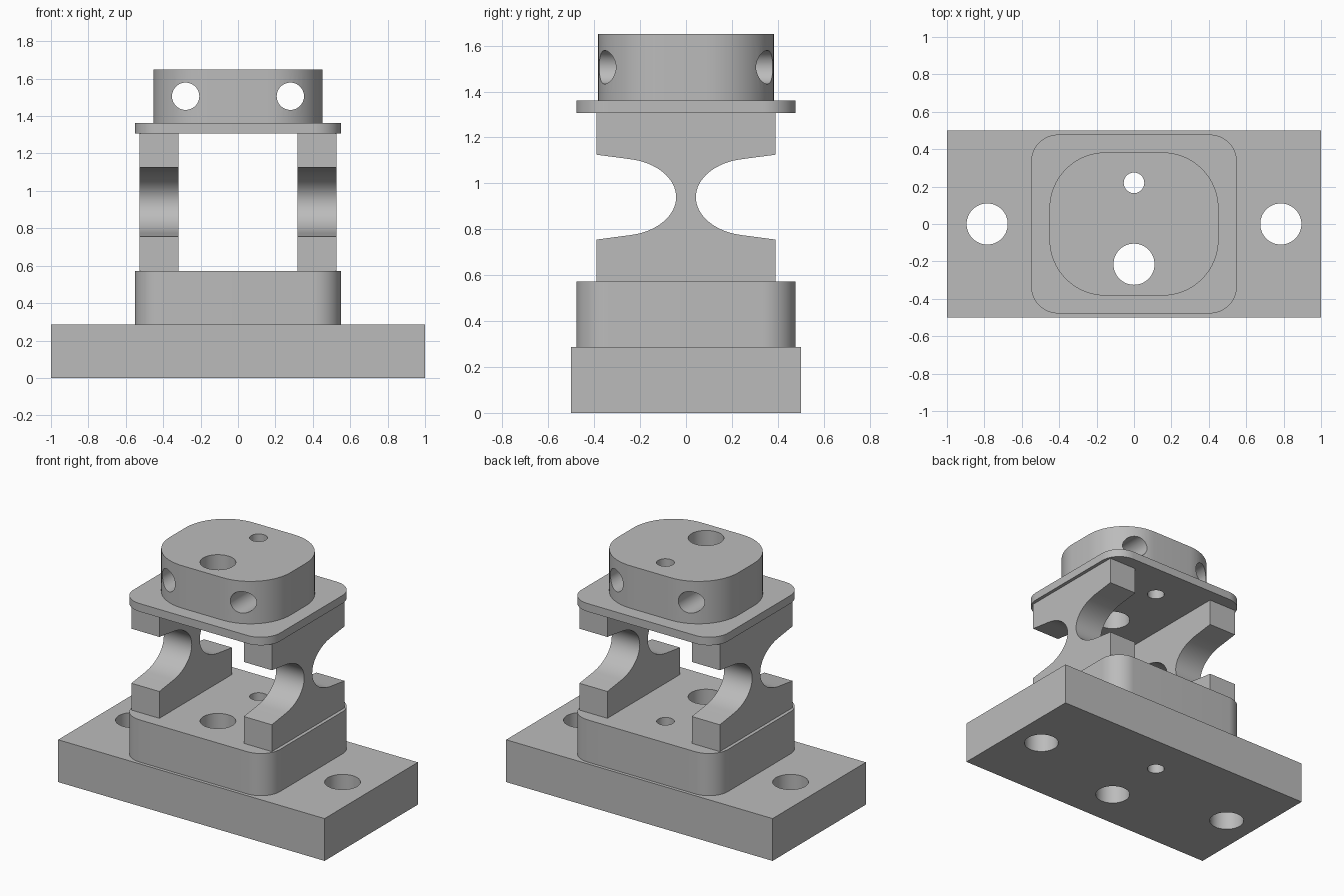
import bpy
import bmesh
from math import sin, cos, pi, radians, sqrt
from mathutils import Matrix, Vector

cube = bpy.data.objects.get("Cube")
if cube:
    bpy.data.objects.remove(cube, do_unlink=True)

GREY = (0.5, 0.5, 0.5, 1)
metal = bpy.data.materials.new("plain grey metal")
metal.use_nodes = True
metal.diffuse_color = GREY
metal.node_tree.nodes["Principled BSDF"].inputs["Base Color"].default_value = GREY


def rounded_rect(hx, hy, r=0, steps=16):
    """Outline of a rectangle with rounded corners, counter-clockwise."""
    if not r:
        return [(hx, hy), (-hx, hy), (-hx, -hy), (hx, -hy)]
    points = []
    for i, (sx, sy) in enumerate([(1, 1), (-1, 1), (-1, -1), (1, -1)]):
        for k in range(steps + 1):
            a = (i + k / steps) * pi / 2
            points.append((sx * (hx - r) + r * cos(a), sy * (hy - r) + r * sin(a)))
    return points


def prism(name, outline, low, high, axis="Z"):
    """Extrude an outline along z, or a (y, z) outline along x."""
    bm = bmesh.new()
    place = (lambda p: (p[0], p[1], low)) if axis == "Z" else (lambda p: (low, p[0], p[1]))
    face = bm.faces.new([bm.verts.new(place(p)) for p in outline])
    moved = bmesh.ops.extrude_face_region(bm, geom=[face])["geom"]
    offset = Vector((0, 0, high - low) if axis == "Z" else (high - low, 0, 0))
    bmesh.ops.translate(bm, vec=offset,
                        verts=[v for v in moved if isinstance(v, bmesh.types.BMVert)])
    bmesh.ops.recalc_face_normals(bm, faces=bm.faces)
    mesh = bpy.data.meshes.new(name)
    bm.to_mesh(mesh)
    bm.free()
    mesh.materials.append(metal)
    obj = bpy.data.objects.new(name, mesh)
    bpy.context.collection.objects.link(obj)
    return obj


def drill(obj, location, radius, axis="Z"):
    """Cut a round through hole and bake the result into the mesh."""
    bm = bmesh.new()
    turn = Matrix.Rotation(pi / 2, 4, "X") if axis == "Y" else Matrix()
    bmesh.ops.create_cone(bm, cap_ends=True, segments=48, radius1=radius, radius2=radius,
                          depth=4, matrix=Matrix.Translation(location) @ turn)
    mesh = bpy.data.meshes.new("drill")
    bm.to_mesh(mesh)
    bm.free()
    mesh.materials.append(metal)
    cutter = bpy.data.objects.new("drill", mesh)
    cutter.hide_render = True
    bpy.context.collection.objects.link(cutter)
    mod = obj.modifiers.new("hole", "BOOLEAN")
    mod.operation, mod.solver, mod.object = "DIFFERENCE", "EXACT", cutter
    bpy.context.view_layer.update()
    evaluated = obj.evaluated_get(bpy.context.evaluated_depsgraph_get())
    baked = bpy.data.meshes.new_from_object(evaluated)
    obj.modifiers.clear()
    obj.data = baked
    bpy.data.objects.remove(cutter, do_unlink=True)


# Stacked plates and blocks
base = prism("base_plate", rounded_rect(1, 0.5), 0, 0.287)
block = prism("lower_block", rounded_rect(0.55, 0.478, 0.145), 0.287, 0.573)
flange = prism("upper_flange", rounded_rect(0.55, 0.478, 0.145), 1.307, 1.362)
head = prism("head_block", rounded_rect(0.452, 0.383, 0.3), 1.362, 1.65)

# Holes shared by the whole stack
for part in (base, block, flange, head):
    drill(part, (0, 0.22, 1), 0.055)
    drill(part, (0, -0.215, 1), 0.11)

# Mounting holes in the base and cross holes in the head
for side in (-1, 1):
    drill(base, (side * 0.785, 0, 0), 0.11)
    drill(head, (side * 0.28, 0, 1.506), 0.073, "Y")

# Waisted side webs: an elliptical scallop on the front and back edges
MID, WIDTH = 0.94, 0.39
scallop = [(WIDTH, MID - 0.185)]
for k in range(33):
    a = radians(-80 + 160 * k / 32)
    scallop.append((0.285 - 0.242 * cos(a), MID + 0.168 * sin(a)))
scallop.append((WIDTH, MID + 0.185))
right_edge = [(WIDTH, 0.573)] + scallop + [(WIDTH, 1.307)]
left_edge = [(-y, z) for y, z in reversed(right_edge)]
webs = [prism("right_web", right_edge + left_edge, -0.527, -0.317, "X"),
        prism("left_web", right_edge + left_edge, 0.317, 0.527, "X")]

# Smooth the round walls, keep the edges crisp
bpy.ops.object.select_all(action="DESELECT")
for part in [base, block, flange, head] + webs:
    part.select_set(True)
bpy.context.view_layer.objects.active = base
bpy.ops.object.shade_smooth_by_angle(angle=radians(30))
